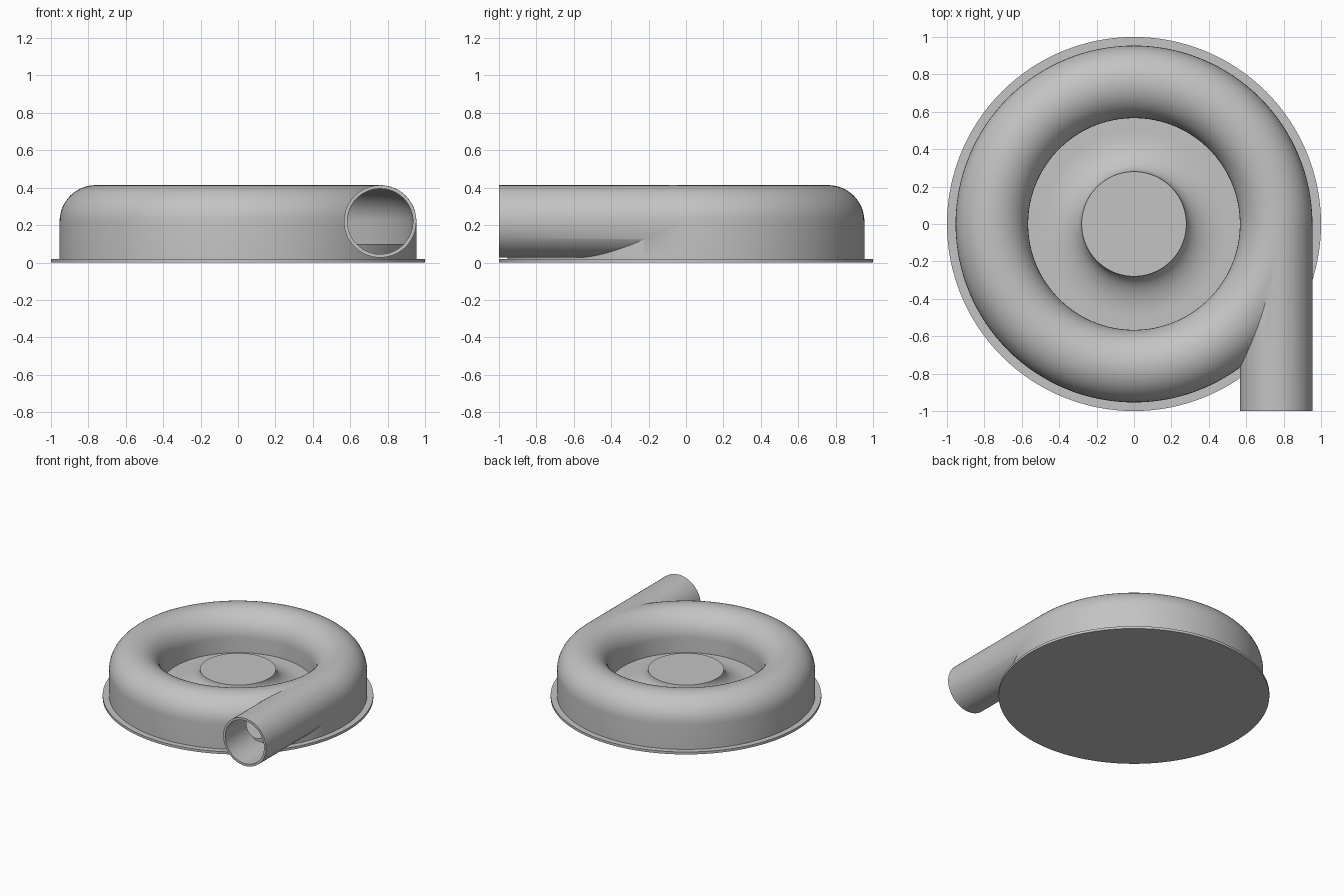
import bpy, bmesh
from math import pi, sin, cos, radians
from mathutils import Matrix, Vector

if "Cube" in bpy.data.objects:
    bpy.data.objects.remove(bpy.data.objects["Cube"])

SEGMENTS = 128
RING, AXIS_Z = 0.76, 0.22        # volute centre line
OUTER, INNER = 0.194, 0.175      # tube radii

grey = bpy.data.materials.new("plain grey")
grey.use_nodes = True
grey.diffuse_color = (0.55, 0.55, 0.55, 1)
grey.node_tree.nodes["Principled BSDF"].inputs["Base Color"].default_value = (0.55, 0.55, 0.55, 1)


def finish(name, bm):
    bmesh.ops.recalc_face_normals(bm, faces=bm.faces)
    mesh = bpy.data.meshes.new(name)
    bm.to_mesh(mesh)
    bm.free()
    mesh.materials.append(grey)
    obj = bpy.data.objects.new(name, mesh)
    bpy.context.collection.objects.link(obj)
    return obj


def revolve(name, profile, closed=False):
    """Spin an (r, z) profile about the z axis."""
    bm = bmesh.new()
    verts = [bm.verts.new((r, 0, z)) for r, z in profile]
    pairs = list(zip(verts, verts[1:]))
    if closed:
        pairs.append((verts[-1], verts[0]))
    edges = [bm.edges.new(p) for p in pairs]
    bmesh.ops.spin(bm, geom=verts + edges, cent=(0, 0, 0), axis=(0, 0, 1),
                   angle=2 * pi, steps=SEGMENTS, use_merge=True)
    bmesh.ops.remove_doubles(bm, verts=bm.verts, dist=1e-5)
    return finish(name, bm)


def arch(radius, bottom, steps=24):
    """Half-round top on straight sides."""
    top = [(RING + radius * cos(pi * i / steps), AXIS_Z + radius * sin(pi * i / steps))
           for i in range(steps + 1)]
    return [(RING + radius, bottom)] + top + [(RING - radius, bottom)]


def pipe(name, radius, y0, y1):
    bm = bmesh.new()
    place = Matrix.Translation(Vector((RING, (y0 + y1) / 2, AXIS_Z))) @ Matrix.Rotation(pi / 2, 4, "X")
    bmesh.ops.create_cone(bm, cap_ends=True, segments=64, radius1=radius, radius2=radius,
                          depth=y1 - y0, matrix=place)
    return finish(name, bm)


def activate(obj):
    bpy.ops.object.select_all(action="DESELECT")
    obj.select_set(True)
    bpy.context.view_layer.objects.active = obj


def combine(target, tool, operation):
    mod = target.modifiers.new(operation, "BOOLEAN")
    mod.operation, mod.solver, mod.object = operation, "EXACT", tool
    activate(target)
    bpy.ops.object.modifier_apply(modifier=mod.name)
    bpy.data.objects.remove(tool)


# Volute casing with its tangential outlet, hollowed out
casing = revolve("volute_casing", arch(OUTER, 0.015), closed=True)
combine(casing, pipe("outlet_pipe", OUTER - 0.0005, -1.0, 0.0), "UNION")
combine(casing, revolve("cavity", arch(INNER - 0.0005, 0.06), closed=True), "DIFFERENCE")
combine(casing, pipe("bore", INNER, -1.1, 0.0), "DIFFERENCE")

# Inner floor flaring up into the flat hub
flare = [(0.50 - 0.22 * cos(radians(a)), 0.23 - 0.13 * sin(radians(a))) for a in range(0, 91, 6)]
floor = revolve("floor_and_hub", [(0, 0.23)] + flare + [(0.945, 0.1), (0.945, 0.01), (0, 0.01)])

# Thin base flange
flange = revolve("base_flange", [(0, 0), (1, 0), (1, 0.02), (0, 0.02)])

for part in (casing, floor, flange):
    activate(part)
    bpy.ops.object.shade_smooth_by_angle(angle=radians(30))
